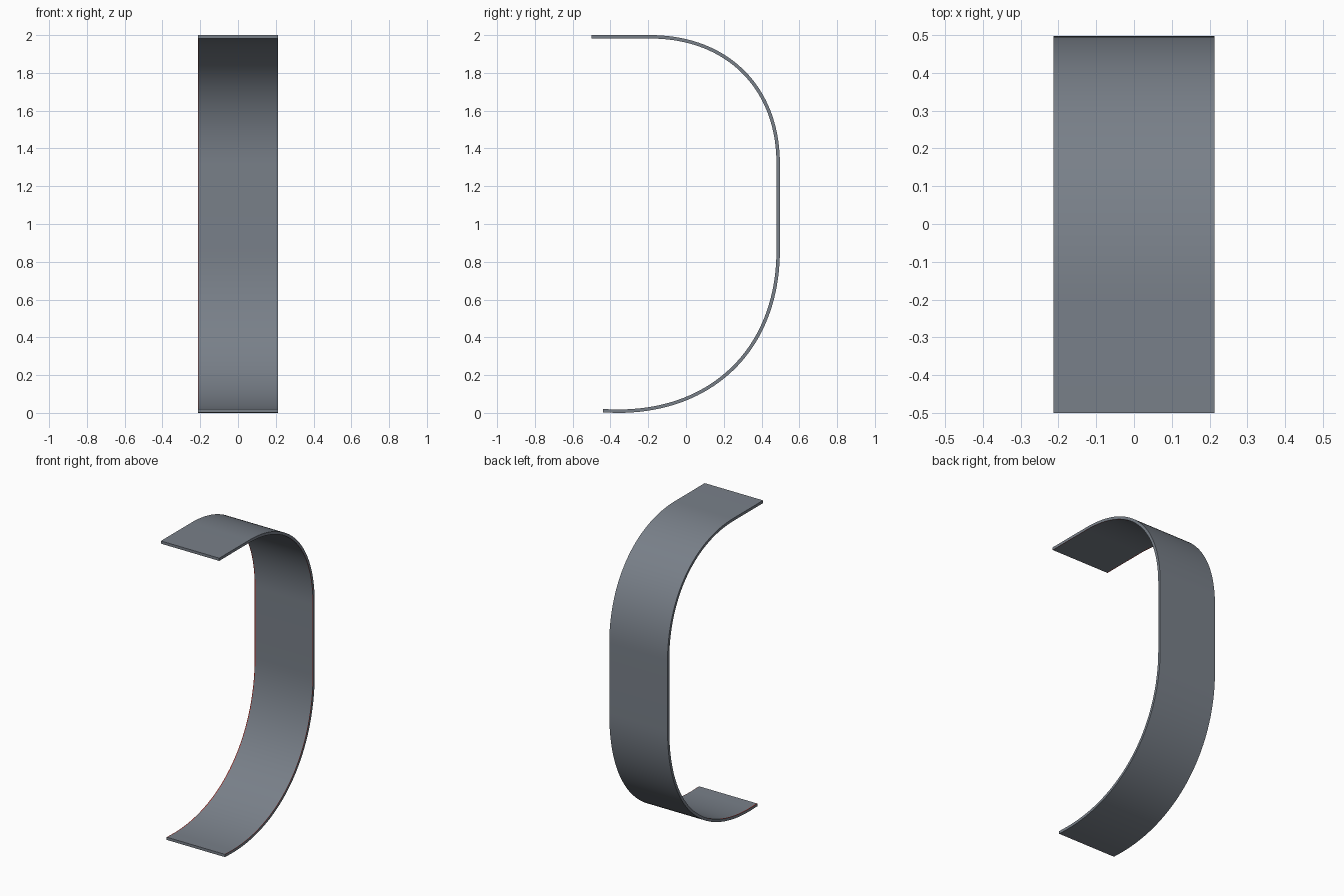
import bpy, bmesh, math
from mathutils import Vector
from mathutils.geometry import interpolate_bezier

cube = bpy.data.objects.get("Cube")
if cube:
    bpy.data.objects.remove(cube, do_unlink=True)


def material(name, rgb):
    m = bpy.data.materials.new(name)
    m.use_nodes = True
    color = (*rgb, 1)
    m.diffuse_color = color
    m.node_tree.nodes["Principled BSDF"].inputs["Base Color"].default_value = color
    return m


def corner(a, pivot, b, k=0.6):
    """Smooth bend from a to b, tangent to the lines through pivot."""
    a, pivot, b = (Vector((0, *p)) for p in (a, pivot, b))
    return interpolate_bezier(a, a.lerp(pivot, k), b.lerp(pivot, k), b, 40)


THICK = 0.018
HALF = 0.213

# Outer side path (y, z): top lip, upper bend, straight back, lower bend, bottom lip
path = [Vector((0, -0.5, 2))]
path += corner((-0.19, 2), (0.497, 2), (0.497, 1.32))
path += corner((0.497, 0.86), (0.497, 0), (-0.36, 0))
path.append(Vector((0, -0.44, 0.002)))

# Cross-section (x, depth): outer face, then inner face with narrow trim lines
section = [(-HALF, 0), (HALF, 0), (HALF, THICK),
           (HALF - 0.002, THICK), (0.005 - HALF, THICK), (-HALF, THICK)]
TRIM = (2, 4)

bm = bmesh.new()
rings = []
for i, p in enumerate(path):
    t = (path[min(i + 1, len(path) - 1)] - path[max(i - 1, 0)]).normalized()
    if i in (0, len(path) - 1):
        t = Vector((0, 1 if i == 0 else -1, 0))
    inward = Vector((0, t.z, -t.y))
    rings.append([bm.verts.new(p + inward * d + Vector((x, 0, 0))) for x, d in section])

n = len(section)
for r, s in zip(rings, rings[1:]):
    for j in range(n):
        k = (j + 1) % n
        f = bm.faces.new((r[j], r[k], s[k], s[j]))
        f.material_index = 1 if j in TRIM else 0
for ring in (rings[0], rings[-1]):
    bm.faces.new(ring)
bmesh.ops.recalc_face_normals(bm, faces=bm.faces)

mesh = bpy.data.meshes.new("curved_band")
bm.to_mesh(mesh)
bm.free()
mesh.materials.append(material("slate grey", (0.19, 0.215, 0.25)))
mesh.materials.append(material("red trim", (0.6, 0.03, 0.02)))

band = bpy.data.objects.new("curved_band", mesh)
bpy.context.collection.objects.link(band)
bpy.context.view_layer.objects.active = band
band.select_set(True)
bpy.ops.object.shade_smooth_by_angle(angle=math.radians(30))
